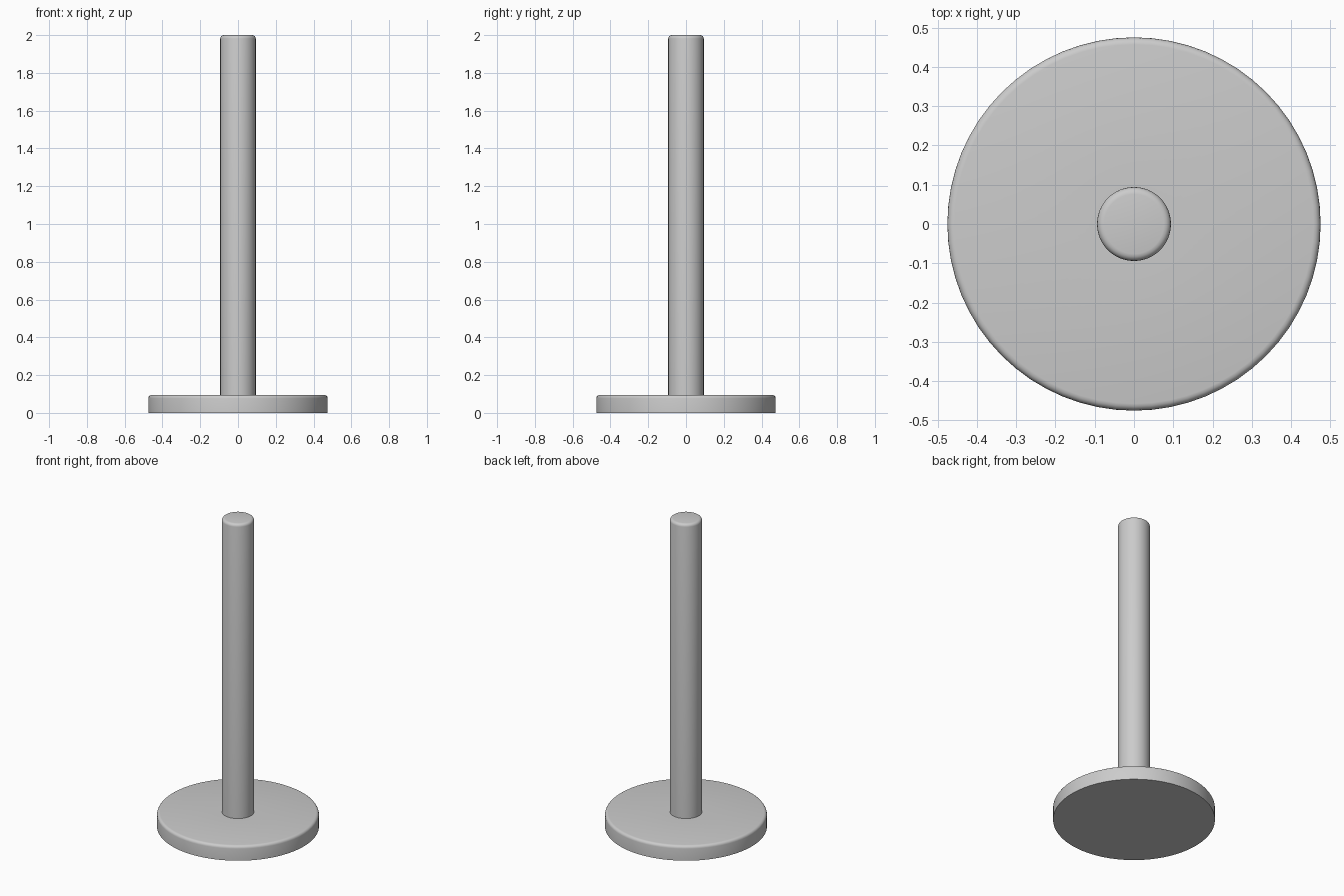
import bpy, bmesh, math

if "Cube" in bpy.data.objects:
    bpy.data.objects.remove(bpy.data.objects["Cube"])

SIDES = 64


def rounded(r, z, b, steps=4):
    """Quarter-round top edge from the side wall (r) up to the top (z)."""
    return [(r - b + b * math.cos(a), z - b + b * math.sin(a))
            for a in (math.pi / 2 * i / steps for i in range(steps + 1))]


def lathe(name, profile):
    """Spin an (r, z) profile around the z axis."""
    bm = bmesh.new()
    verts = [bm.verts.new((r, 0, z)) for r, z in profile]
    edges = [bm.edges.new(pair) for pair in zip(verts, verts[1:])]
    bmesh.ops.spin(bm, geom=verts + edges, cent=(0, 0, 0), axis=(0, 0, 1),
                   angle=2 * math.pi, steps=SIDES, use_duplicate=False)
    bmesh.ops.remove_doubles(bm, verts=bm.verts, dist=1e-5)
    bmesh.ops.recalc_face_normals(bm, faces=bm.faces)
    mesh = bpy.data.meshes.new(name)
    bm.to_mesh(mesh)
    bm.free()
    obj = bpy.data.objects.new(name, mesh)
    bpy.context.collection.objects.link(obj)
    bpy.ops.object.select_all(action='DESELECT')
    obj.select_set(True)
    bpy.context.view_layer.objects.active = obj
    bpy.ops.object.shade_smooth_by_angle(angle=math.radians(40))
    return obj


# Round foot and slim post turned as one continuous piece
foot_r, foot_h, post_r, height = 0.475, 0.095, 0.094, 2.0
lathe("post_with_round_foot",
      [(0, 0), (foot_r, 0)]
      + rounded(foot_r, foot_h, 0.018)
      + [(post_r, foot_h)]
      + rounded(post_r, height, 0.018)
      + [(0, height)])
